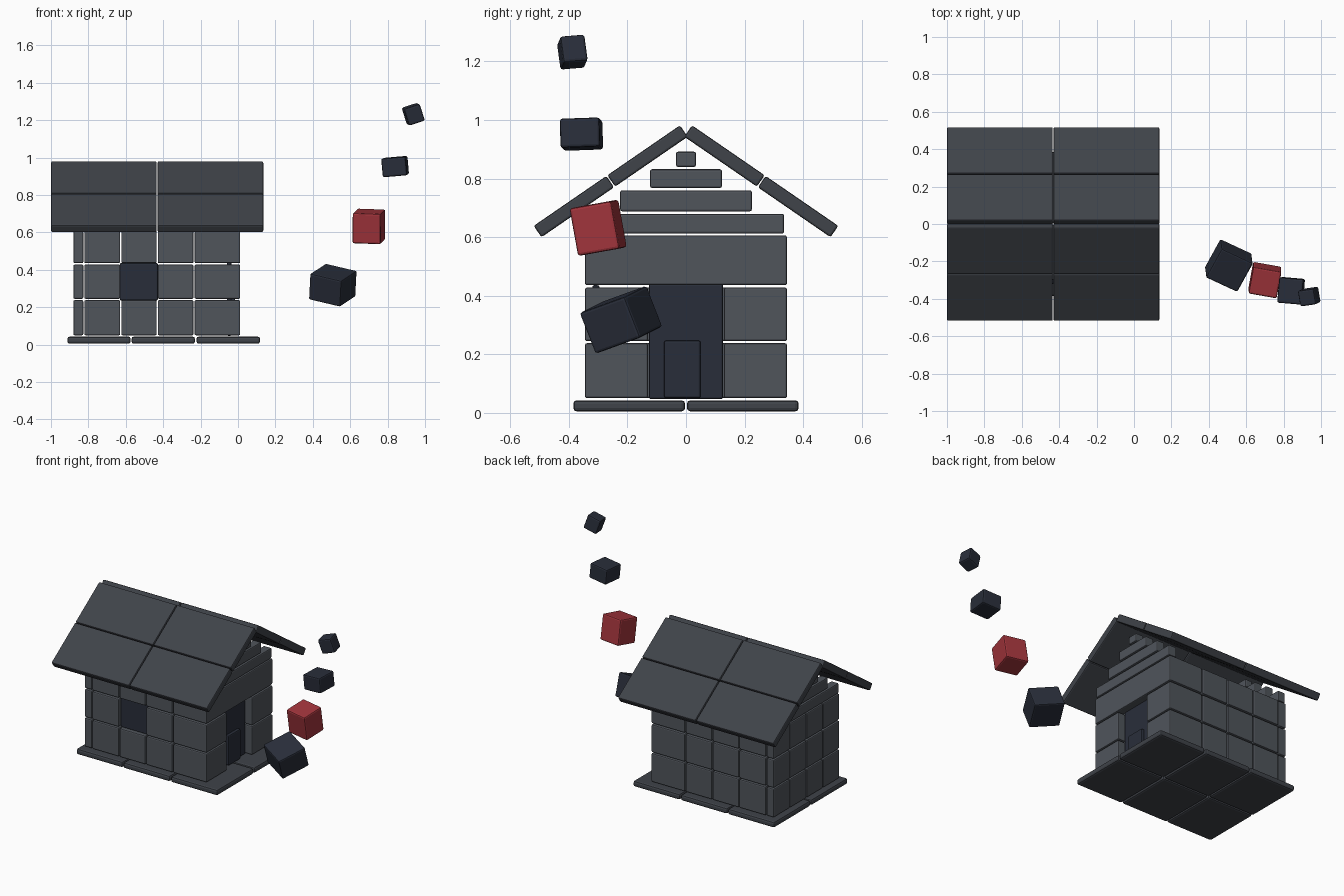
import bpy
from math import radians, sin, cos

if "Cube" in bpy.data.objects:
    bpy.data.objects.remove(bpy.data.objects["Cube"])


def material(name, rgb):
    m = bpy.data.materials.new(name)
    m.diffuse_color = (*rgb, 1)
    m.use_nodes = True
    m.node_tree.nodes["Principled BSDF"].inputs["Base Color"].default_value = m.diffuse_color
    return m


STONE = material("stone", (0.08, 0.09, 0.105))
SLATE = material("slate", (0.05, 0.056, 0.067))
NAVY = material("navy", (0.022, 0.027, 0.042))
RED = material("red", (0.36, 0.035, 0.045))


def block(name, center, size, mat, rot=(0, 0, 0), bevel=0.007):
    bpy.ops.mesh.primitive_cube_add(size=1, location=center,
                                    rotation=[radians(a) for a in rot])
    o = bpy.context.object
    o.name = name
    o.scale = size
    bpy.ops.object.transform_apply(location=False, rotation=False, scale=True)
    mod = o.modifiers.new("soft_edges", "BEVEL")
    mod.width = bevel
    mod.segments = 2
    o.data.materials.append(mat)
    return o


def span(name, x, y, z, mat, bevel=0.007):
    """Block given by its (min, max) range on each axis."""
    r = (x, y, z)
    return block(name, [(a + b) / 2 for a, b in r], [b - a for a, b in r], mat, bevel=bevel)


# Floor slabs, three by two
for x in ((-0.912, -0.574), (-0.569, -0.23), (-0.222, 0.118)):
    for y in ((-0.385, -0.003), (0.003, 0.385)):
        span("floor_slab", x, y, (0.005, 0.043), SLATE, 0.012)

rows = [(0.05, 0.238), (0.245, 0.428), (0.436, 0.606)]
T = 0.055  # wall thickness

# Long walls, with a window opening in the front one
columns = [(-0.822, -0.63), (-0.624, -0.435), (-0.429, -0.238), (-0.232, 0.008)]
for side, label in ((-1, "front"), (1, "back")):
    y = sorted((side * 0.345, side * (0.345 - T)))
    for r, z in enumerate(rows):
        for c, x in enumerate(columns):
            if not (side < 0 and r == 1 and c == 1):
                span(label + "_wall_block", x, y, z, STONE)

# Blank end wall
for z in rows:
    for i in range(4):
        y0 = -0.345 + i * 0.1725
        span("end_wall_block", (-0.88, -0.827), (y0 + 0.002, y0 + 0.17), z, STONE)

# Door wall: two jamb stacks and a lintel
for z in rows[:2]:
    for y in ((-0.345, -0.13), (0.13, 0.345)):
        span("door_wall_block", (-0.045, 0.012), y, z, STONE)
span("door_lintel", (-0.045, 0.012), (-0.345, 0.345), rows[2], STONE)

# Dark recessed door and window
span("door_panel", (-0.06, -0.035), (-0.127, 0.127), (0.047, 0.44), NAVY)
span("door_low_panel", (-0.05, -0.015), (-0.075, 0.05), (0.05, 0.247), NAVY)
span("window_panel", (-0.632, -0.428), (-0.32, -0.295), (0.236, 0.436), NAVY)

# Stepped gables at both ends
gable = [(0.335, 0.612, 0.68), (0.225, 0.688, 0.76), (0.123, 0.768, 0.832), (0.034, 0.84, 0.892)]
for x in ((-0.88, -0.827), (-0.045, 0.012)):
    for w, z0, z1 in gable:
        span("gable_block", x, (-w, w), (z0, z1), STONE)

# Roof: two slabs down each slope, two along the ridge
ANG, LEN, THICK = 34.5, 0.301, 0.047
a = radians(ANG)
for side in (-1, 1):
    for i in range(2):
        d = (i + 0.5) * (LEN + 0.004)
        y = 0.019 + d * cos(a) - THICK / 2 * sin(a)
        z = 0.983 - d * sin(a) - THICK / 2 * cos(a)
        for x in (-0.717, -0.1475):
            block("roof_slab", (x, side * y, z), (0.565, LEN, THICK), SLATE,
                  (-side * ANG, 0, 0))

# Drifting blocks rising beside the door
drift = [
    ((0.507, -0.222, 0.318), (0.19, 0.185, 0.15), (18, 12, -25), NAVY),
    ((0.70, -0.30, 0.632), (0.153, 0.147, 0.165), (10, 2, -10), RED),
    ((0.84, -0.357, 0.952), (0.131, 0.136, 0.1), (2, -5, -5), NAVY),
    ((0.937, -0.388, 1.232), (0.09, 0.085, 0.095), (5, -18, 8), NAVY),
]
for loc, size, rot, mat in drift:
    block("drifting_block", loc, size, mat, rot, 0.009)
